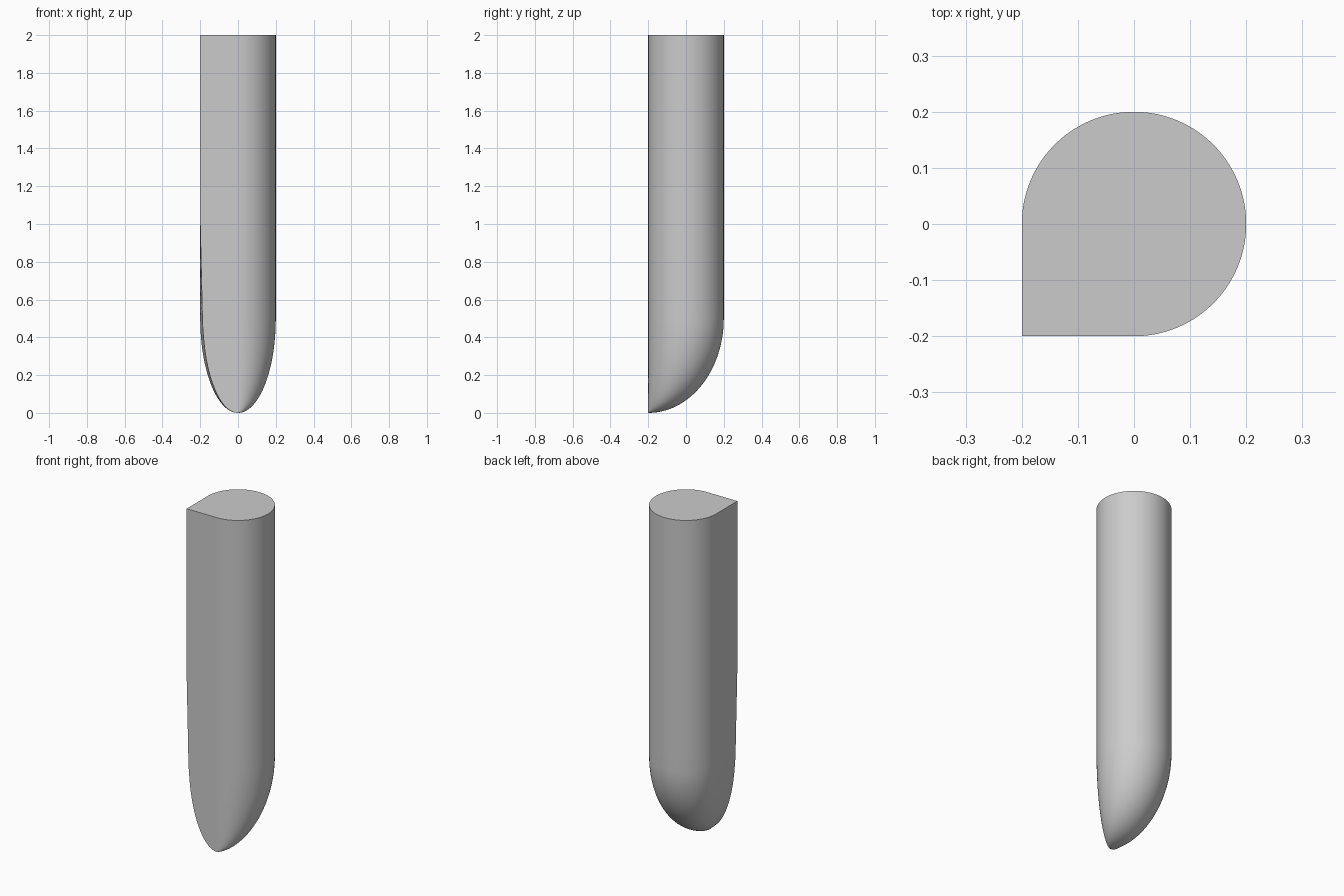
import bpy, bmesh, math

if "Cube" in bpy.data.objects:
    bpy.data.objects.remove(bpy.data.objects["Cube"])

R = 0.2        # shaft radius
TIP = 0.5      # height of the rounded tip
SEG = 96


def section(z):
    """Teardrop outline at height z, shrunk toward the front edge in the tip."""
    s = math.sqrt(max(0.0, 1 - (max(0.0, TIP - z) / TIP) ** 2))
    taper = 0.014 * min(1.0, max(0.0, (1.0 - z) / 0.6))
    pts = [(R * math.cos(a), R * math.sin(a)) for a in
           [-math.pi / 2 + 1.5 * math.pi * i / SEG for i in range(SEG + 1)]]
    pts.append((-R + taper, -R))
    return [(x * s, -R + (y + R) * s, z) for x, y in pts]


# Rings: dense in the tip, sparse on the straight shaft
heights = [TIP * (1 - math.cos(math.pi / 2 * i / 32)) for i in range(1, 33)]
heights += [0.6, 0.7, 0.8, 0.9, 1.0, 2.0]

bm = bmesh.new()
rings = [[bm.verts.new(p) for p in section(z)] for z in heights]
n = len(rings[0])
for low, high in zip(rings, rings[1:]):
    for i in range(n):
        j = (i + 1) % n
        bm.faces.new((low[i], low[j], high[j], high[i]))

# Point at the bottom, flat cap on top
apex = bm.verts.new((0, -R, 0))
for i in range(n):
    bm.faces.new((apex, rings[0][(i + 1) % n], rings[0][i]))
bm.faces.new(rings[-1])
bmesh.ops.recalc_face_normals(bm, faces=bm.faces)

mesh = bpy.data.meshes.new("teardrop_rod")
bm.to_mesh(mesh)
bm.free()
rod = bpy.data.objects.new("teardrop_rod", mesh)
bpy.context.collection.objects.link(rod)
bpy.context.view_layer.objects.active = rod
rod.select_set(True)
bpy.ops.object.shade_smooth_by_angle(angle=math.radians(30))
